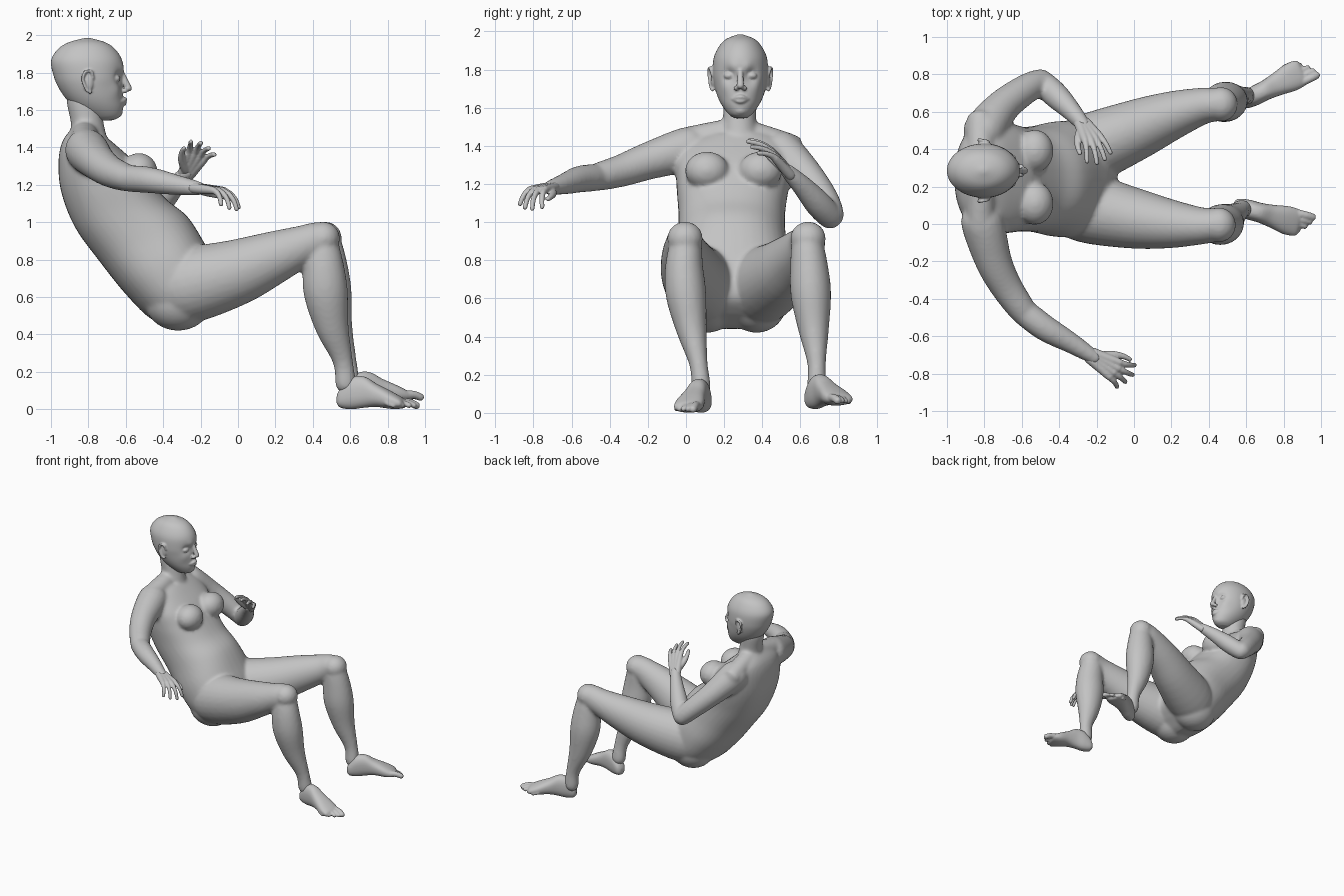
import bpy, bmesh, math
from mathutils import Vector, Matrix

if "Cube" in bpy.data.objects:
    bpy.data.objects.remove(bpy.data.objects["Cube"])

# One matte grey for the whole figure
GREY = (.55, .55, .55, 1)
clay = bpy.data.materials.new("clay grey")
clay.use_nodes = True
clay.diffuse_color = GREY
clay.node_tree.nodes["Principled BSDF"].inputs["Base Color"].default_value = GREY


def spline(p, q, r, s, t):
    """Catmull-Rom blend between q and r."""
    return (q * 2 + (r - p) * t + (p * 2 - q * 5 + r * 4 - s) * t * t
            + (q * 3 - p - r * 3 + s) * t ** 3) / 2


def loft(bm, rings, sides=28, steps=5, power=1.0):
    """Skin a closed surface over rings given as (centre, half axis, half axis)."""
    dense = []
    last = len(rings) - 1
    for i in range(last):
        quad = [rings[max(0, min(last, i + k))] for k in (-1, 0, 1, 2)]
        for step in range(steps):
            dense.append([spline(*column, step / steps) for column in zip(*quad)])
    dense.append(rings[-1])
    loops = []
    for centre, a, b in dense:
        loop = []
        for k in range(sides):
            angle = math.tau * k / sides
            c, s = math.cos(angle), math.sin(angle)
            c = math.copysign(abs(c) ** power, c)
            s = math.copysign(abs(s) ** power, s)
            loop.append(bm.verts.new(centre + a * c + b * s))
        loops.append(loop)
    for low, high in zip(loops, loops[1:]):
        for k in range(sides):
            n = (k + 1) % sides
            bm.faces.new((low[k], low[n], high[n], high[k]))
    bm.faces.new(loops[0][::-1])
    bm.faces.new(loops[-1])


def slab_loft(bm, sections, **options):
    """Sections: back x, back z, front x, front z, middle y, half width."""
    rings = []
    for bx, bz, fx, fz, y, half in sections:
        back, front = Vector((bx, y, bz)), Vector((fx, y, fz))
        rings.append(((back + front) / 2, (front - back) / 2, Vector((0, half, 0))))
    loft(bm, rings, **options)


def tube(bm, points, side=(0, 1, 0), sides=20, matrix=Matrix()):
    """Round-ended limb through x, y, z, radius and optional side flattening."""
    path = [(matrix @ Vector(p[:3]), p[3], p[4] if len(p) > 4 else 1) for p in points]
    head = (path[0][0] - path[1][0]).normalized()
    tail = (path[-1][0] - path[-2][0]).normalized()
    caps = ((1, .1), (.7, .7))
    start = [(path[0][0] + head * path[0][1] * d, path[0][1] * k, path[0][2]) for d, k in caps]
    end = [(path[-1][0] + tail * path[-1][1] * d, path[-1][1] * k, path[-1][2]) for d, k in caps]
    path = start + path + end[::-1]
    side = matrix.to_3x3() @ Vector(side)
    rings = []
    for i, (p, r, flat) in enumerate(path):
        t = (path[min(i + 1, len(path) - 1)][0] - path[max(i - 1, 0)][0]).normalized()
        b = (side - t * side.dot(t)).normalized()
        rings.append((p, b.cross(t) * r, b * r * flat))
    loft(bm, rings, sides=sides, steps=4)


def ball(bm, centre, size):
    matrix = Matrix.Translation(centre) @ Matrix.Diagonal((*size, 1))
    bmesh.ops.create_uvsphere(bm, u_segments=28, v_segments=18, radius=1, matrix=matrix)


def finish(bm, name, voxel, smoothing):
    """Fuse the overlapping pieces into one smooth skin."""
    bmesh.ops.recalc_face_normals(bm, faces=bm.faces)
    mesh = bpy.data.meshes.new(name)
    bm.to_mesh(mesh)
    bm.free()
    mesh.materials.append(clay)
    obj = bpy.data.objects.new(name, mesh)
    bpy.context.collection.objects.link(obj)
    fuse = obj.modifiers.new("fuse", "REMESH")
    fuse.mode = "VOXEL"
    fuse.voxel_size = voxel
    fuse.use_smooth_shade = True
    relax = obj.modifiers.new("relax", "SMOOTH")
    relax.factor = .5
    relax.iterations = smoothing


# Torso, leaning back
body = bmesh.new()
slab_loft(body, [
    (-.24, .46, -.16, .52, .24, .10), (-.31, .44, -.09, .61, .24, .22),
    (-.46, .48, -.11, .76, .24, .30), (-.60, .615, -.18, .89, .24, .31),
    (-.74, .79, -.27, 1.03, .24, .285), (-.87, .97, -.38, 1.12, .24, .28),
    (-.945, 1.16, -.47, 1.22, .245, .295), (-.96, 1.32, -.55, 1.32, .25, .30),
    (-.94, 1.43, -.65, 1.41, .26, .26), (-.89, 1.5, -.71, 1.46, .27, .15)],
    sides=40, power=.88)
for y in (.11, .37):
    ball(body, (-.32, y, .58), (.18, .16, .16))
for y in (.11, .39):
    ball(body, (-.53, y, 1.27), (.10, .115, .10))

# Neck and sloping shoulder muscles
tube(body, [(-.80, .28, 1.38, .11), (-.805, .28, 1.52, .088), (-.83, .285, 1.66, .088)])
for y, z in ((-.01, 1.42), (.54, 1.39)):
    tube(body, [(-.82, .27, 1.48, .07), (-.82, y, z, .075)], side=(0, 0, 1))

# Arms: the right one reaches out, the left one folds up
reach = (0, 0, 1)
tube(body, [(-.81, .01, 1.385, .115), (-.75, -.20, 1.32, .098), (-.68, -.34, 1.27, .085),
            (-.59, -.47, 1.235, .072)], reach)
tube(body, [(-.59, -.47, 1.235, .07), (-.47, -.56, 1.225, .07), (-.33, -.64, 1.20, .055),
            (-.21, -.715, 1.18, .038)], reach)
fold = (0, .78, .62)
tube(body, [(-.80, .50, 1.365, .112), (-.70, .63, 1.24, .092), (-.58, .72, 1.12, .08),
            (-.50, .76, 1.04, .07)], fold)
tube(body, [(-.49, .755, 1.03, .066), (-.42, .69, 1.10, .07), (-.34, .61, 1.19, .055),
            (-.27, .53, 1.27, .038)], fold)

# Legs: thigh rising to the knee, shin dropping to the ankle
thigh = ((-.27, .66, .20), (0, .735, .175), (.2, .815, .14), (.36, .88, .107), (.44, .91, .095))
shin = ((.44, .90, .09), (.455, .77, .11), (.47, .62, .118), (.505, .43, .088),
        (.56, .26, .054), (.575, .14, .055))
legs = (((.09, .03, 0, -.01, -.005), (0, -.01, 0, .03, .065, .08), 0),
        ((.39, .50, .58, .63, .64), (.635, .645, .655, .67, .685, .685), .02))
for thigh_y, shin_y, ahead in legs:
    tube(body, [(x, y, z, r, .93) for (x, z, r), y in zip(thigh, thigh_y)], sides=28)
    tube(body, [(x + ahead, y, z, r, .9) for (x, z, r), y in zip(shin, shin_y)], sides=28)
    ball(body, (.455 + ahead / 2, thigh_y[-1], .915), (.09, .093, .088))
finish(body, "body", .012, 8)


# Hands: palm, four curled fingers and a thumb in a local frame
def hand(name, wrist, forward, back, thumb, curl):
    x = Vector(forward).normalized()
    y = Vector(back).cross(x).normalized()
    frame = Matrix((x, y, x.cross(y))).transposed().to_4x4()
    frame = Matrix.Translation(wrist) @ frame
    bm = bmesh.new()
    for i, length in enumerate((.042, .046, .043, .035)):
        across = thumb * (1.5 - i)
        knuckle = Vector((.135 - .008 * abs(i - 1), across * .031, 0))
        tube(bm, [(-.02, across * .012, 0, .028), (.06, across * .022, 0, .025),
                  (*knuckle, .02)], matrix=frame, sides=16)
        points = [(*knuckle, .018)]
        fan = across * .16
        for bend in (.5, 1.1, 1.6):
            pitch = curl * bend
            knuckle = knuckle + length * Vector((math.cos(pitch) * math.cos(fan),
                                                 math.sin(fan), -math.sin(pitch)))
            points.append((*knuckle, .017 - bend * .003))
        tube(bm, points, matrix=frame, sides=12)
    tube(bm, [(.02, thumb * .02, -.01, .026), (.08, thumb * .065, -.025, .021),
              (.13, thumb * .085, -.035, .016), (.17, thumb * .09, -.045, .012)],
         matrix=frame, sides=14)
    finish(bm, name, .0055, 3)


hand("right_hand", (-.21, -.715, 1.18), (.83, -.5, -.08), (0, 0, 1), 1, .72)
hand("left_hand", (-.27, .53, 1.27), (.4, -.6, .7), (.1, .8, .6), -1, .42)


# Feet: heel, arch and ball, then five toes
def foot(name, heel, turn, pitch, inner):
    frame = (Matrix.Translation(heel) @ Matrix.Rotation(turn, 4, "Z")
             @ Matrix.Rotation(-pitch, 4, "Y"))
    bm = bmesh.new()
    rings = []
    for x, low, top, half in ((0, .03, .07, .02), (.02, .008, .11, .042), (.08, 0, .17, .052),
                              (.15, .008, .175, .053), (.22, .012, .135, .062),
                              (.30, .002, .095, .076), (.36, .004, .06, .07),
                              (.375, .015, .04, .05)):
        rings.append((frame @ Vector((x, 0, (low + top) / 2)),
                      frame.to_3x3() @ Vector((0, 0, (top - low) / 2)),
                      frame.to_3x3() @ Vector((0, half, 0))))
    loft(bm, rings, power=.85)
    for i, radius in enumerate((.024, .018, .017, .016, .015)):
        y = inner * (.052 - .029 * i)
        reach_x = .425 - .006 * i * i
        tube(bm, [(.31, y * .9, .04, radius), (reach_x - .04, y, .036, radius * .9),
                  (reach_x, y, .02, radius * .85)], matrix=frame, sides=14)
    finish(bm, name, .0065, 4)


foot("right_foot", (.53, .10, 0), -.27, 0, 1)
foot("left_foot", (.575, .65, .015), .47, .07, -1)

# Head: skull and jaw stacked upward
head = bmesh.new()
MID = .285
slab_loft(head, [(back, z, front, z, MID, half) for z, back, front, half in (
    (1.545, -.76, -.67, .03), (1.565, -.80, -.63, .06), (1.61, -.87, -.614, .095),
    (1.66, -.92, -.614, .12), (1.72, -.96, -.618, .137), (1.78, -.985, -.614, .145),
    (1.86, -1, -.618, .14), (1.92, -.968, -.652, .113), (1.96, -.91, -.705, .075),
    (1.985, -.82, -.79, .012))], sides=72, steps=8)
for s in (-1, 1):
    # Press in the eye sockets and temples, lift the cheekbones
    for x, y, z, radius, push in ((-.63, .058, 1.77, .036, -.022), (-.66, .085, 1.71, .04, .01),
                                  (-.63, .035, 1.815, .03, .008)):
        spot = Vector((x, MID + s * y, z))
        for v in head.verts:
            v.co.x += push * math.exp(-((v.co - spot).length / radius) ** 2)
    # Eyeball, nostril wing and ear with a raised rim
    ball(head, (-.655, MID + s * .058, 1.768), (.026, .03, .02))
    ball(head, (-.605, MID + s * .021, 1.703), (.018, .014, .013))
    ear_y = MID + s * .147
    ball(head, (-.80, ear_y - s * .006, 1.75), (.027, .014, .052))
    tube(head, [(-.775, ear_y, 1.77, .008), (-.785, ear_y + s * .01, 1.805, .009),
                (-.815, ear_y + s * .016, 1.805, .009), (-.83, ear_y + s * .016, 1.765, .009),
                (-.81, ear_y + s * .008, 1.71, .009), (-.79, ear_y, 1.695, .01)],
         side=(0, 1, 0), sides=12)

# Nose, lips and chin
tube(head, [(-.622, MID, 1.80, .014), (-.603, MID, 1.755, .016), (-.586, MID, 1.717, .019)])
for z, x in ((1.655, -.607), (1.636, -.61)):
    tube(head, [(x - .018, MID - .043, 1.645, .006), (x, MID - .012, z, .012),
                (x, MID + .012, z, .012), (x - .018, MID + .043, 1.645, .006)],
         side=(0, 0, 1), sides=12)
ball(head, (-.645, MID, 1.587), (.028, .036, .025))
finish(head, "head", .006, 3)
